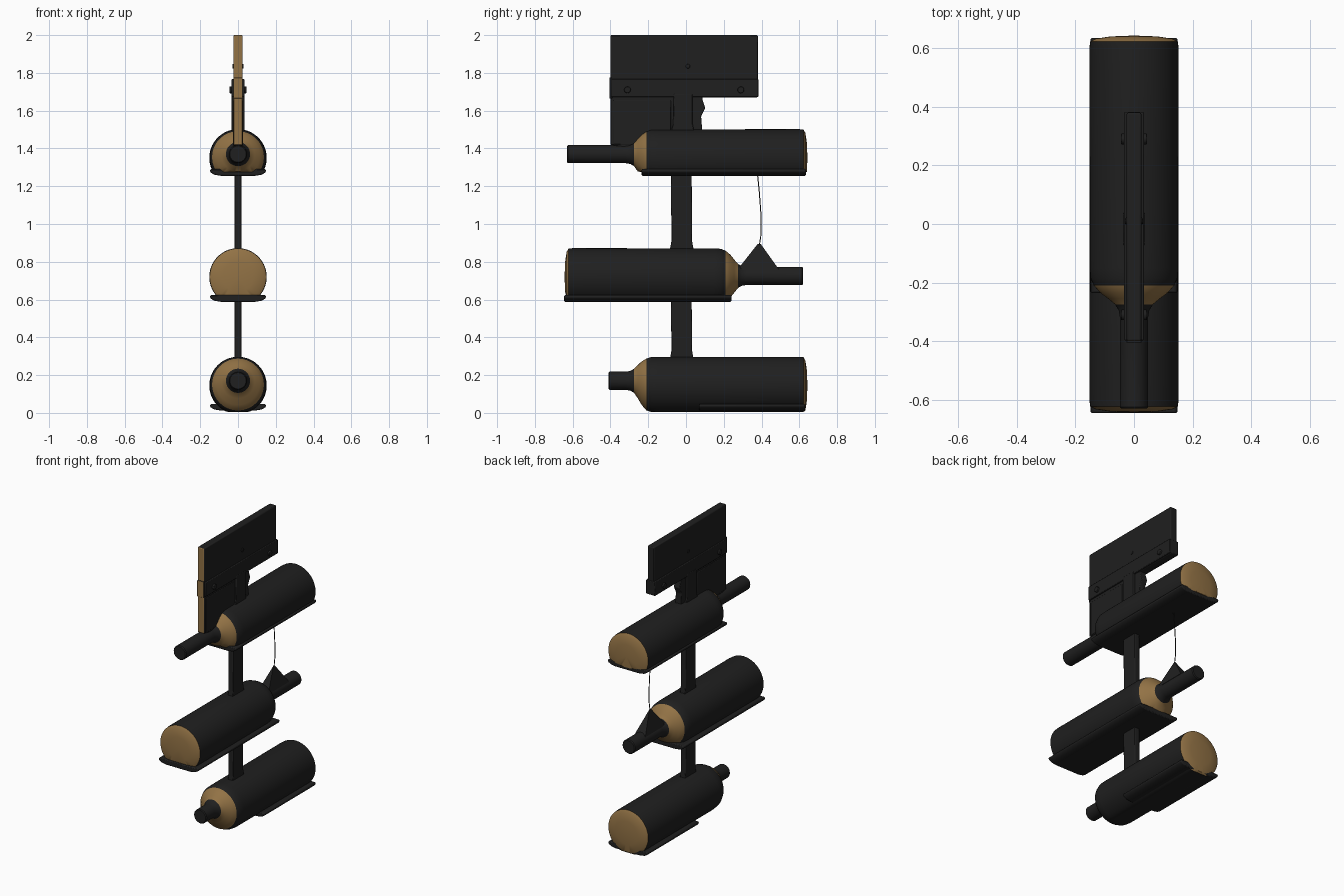
import bpy, bmesh, math
from mathutils import Vector

if "Cube" in bpy.data.objects:
    bpy.data.objects.remove(bpy.data.objects["Cube"])


def material(name, rgb):
    m = bpy.data.materials.new(name)
    m.diffuse_color = (*rgb, 1)
    m.use_nodes = True
    m.node_tree.nodes["Principled BSDF"].inputs["Base Color"].default_value = m.diffuse_color
    return m


DARK = material("charcoal", (0.014, 0.014, 0.014))
GOLD = material("tan_gold", (0.29, 0.17, 0.06))


def finish(bm, name, bevel=0.0):
    bmesh.ops.recalc_face_normals(bm, faces=bm.faces)
    me = bpy.data.meshes.new(name)
    bm.to_mesh(me)
    bm.free()
    me.materials.append(DARK)
    me.materials.append(GOLD)
    ob = bpy.data.objects.new(name, me)
    bpy.context.collection.objects.link(ob)
    if bevel:
        mod = ob.modifiers.new("bevel", "BEVEL")
        mod.width, mod.segments, mod.limit_method = bevel, 2, "ANGLE"
    bpy.ops.object.select_all(action="DESELECT")
    ob.select_set(True)
    bpy.context.view_layer.objects.active = ob
    bpy.ops.object.shade_smooth_by_angle(angle=math.radians(35))
    return ob


def prism(name, pts, vec, bevel=0.0, gold_front=False):
    """Extrude a planar outline along vec; optionally colour its -y faces."""
    bm = bmesh.new()
    face = bm.faces.new([bm.verts.new(p) for p in pts])
    r = bmesh.ops.extrude_face_region(bm, geom=[face])
    bmesh.ops.translate(bm, vec=vec, verts=[v for v in r["geom"] if isinstance(v, bmesh.types.BMVert)])
    bmesh.ops.recalc_face_normals(bm, faces=bm.faces)
    if gold_front:
        for f in bm.faces:
            f.normal_update()
            if f.normal.y < -0.9:
                f.material_index = 1
    return finish(bm, name, bevel)


def plate(name, outline, half, bevel=0.004, gold_front=False):
    """Side-view (y, z) outline given a thickness in x."""
    return prism(name, [(-half, y, z) for y, z in outline], Vector((2 * half, 0, 0)), bevel, gold_front)


def rect(y0, y1, z0, z1):
    return [(y0, z0), (y1, z0), (y1, z1), (y0, z1)]


def bottle(name, zc, floor, neck_end, lift, s=1, n=56):
    """Lathed bottle along y, flattened below at floor; s=-1 points the neck to +y."""
    # rows: y, radius, fraction of neck lift, gold band after this row
    rows = [(0.643, 0.0, 0, 1), (0.640, 0.08, 0, 1), (0.632, 0.132, 0, 1), (0.622, 0.150, 0, 0),
            (0.60, 0.152, 0, 0), (-0.15, 0.151, 0, 0), (-0.185, 0.148, 0.1, 0), (-0.21, 0.137, 0.2, 1),
            (-0.235, 0.115, 0.5, 1), (-0.255, 0.088, 0.8, 1), (-0.275, 0.064, 1, 0),
            (-0.295, 0.052, 1, 0), (-0.32, 0.048, 1, 0), (neck_end + 0.006, 0.048, 1, 0),
            (neck_end, 0.043, 1, 0), (neck_end, 0.0, 1, 0)]
    bm = bmesh.new()
    rings = []
    for y, r, k, _ in rows:
        c = zc + lift * k
        rings.append([bm.verts.new((r * math.cos(2 * math.pi * i / n), s * y,
                                    max(floor, c + r * math.sin(2 * math.pi * i / n)))) for i in range(n)])
    for a, b, row in zip(rings, rings[1:], rows):
        for i in range(n):
            j = (i + 1) % n
            bm.faces.new((a[i], a[j], b[j], b[i])).material_index = row[3]
    bmesh.ops.remove_doubles(bm, verts=bm.verts, dist=1e-5)
    finish(bm, name)


def tray(name, y0, y1, z):
    """Shallow cradle with edges turned up."""
    half = [(0.09, 0), (0.125, 0.006), (0.143, 0.016), (0.15, 0.026), (0.144, 0.036)]
    sec = half + [(-x, h) for x, h in reversed(half)]
    prism(name, [(x, y0, z + h) for x, h in sec], Vector((0, y1 - y0, 0)), 0.006)


# Bottles and their cradles
bottle("top_bottle", 1.35, 1.275, -0.63, 0.02)
bottle("middle_bottle", 0.72, 0.61, -0.62, 0.005, s=-1)
bottle("bottom_bottle", 0.145, 0.005, -0.41, 0.025)
tray("top_tray", -0.235, 0.635, 1.255)
tray("middle_tray", -0.645, 0.24, 0.588)
tray("bottom_tray", 0.07, 0.63, 0.012)

# Post sections flaring slightly where they meet the bottles
for name, z0, z1 in (("lower_post", 0.26, 0.61), ("upper_post", 0.84, 1.28)):
    f = 0.07
    plate(name, [(-0.09, z0), (0.045, z0), (0.032, z0 + f), (0.03, z1), (-0.08, z1), (-0.077, z0 + f)], 0.019)

# Top board, clamp band and web down to the bottle neck
plate("top_board", rect(-0.40, 0.38, 1.67, 2.0), 0.025, 0.006, True)
plate("clamp_band", rect(-0.397, 0.383, 1.672, 1.768), 0.034)
plate("front_cover", rect(-0.405, -0.39, 1.665, 1.775), 0.025, 0.002, True)
plate("front_web", [(-0.40, 1.42), (-0.25, 1.39), (-0.06, 1.45), (-0.06, 1.68), (-0.40, 1.68)], 0.024, 0.004, True)
plate("web_rim", [(-0.385, 1.42), (-0.08, 1.42), (-0.08, 1.655), (-0.385, 1.655)], 0.027)
plate("hanger_post", [(-0.085, 1.46), (0.05, 1.46), (0.035, 1.53), (0.035, 1.69), (-0.065, 1.69), (-0.068, 1.53)], 0.035)
plate("rear_rib", [(0.02, 1.47), (0.088, 1.47), (0.08, 1.57), (0.102, 1.615), (0.088, 1.655),
                   (0.085, 1.68), (0.02, 1.68)], 0.022)

# Bolt heads through the board and band
for i, (y, z, half, r) in enumerate(((-0.31, 1.71, 0.045, 0.018), (0.29, 1.71, 0.045, 0.018), (0.01, 1.835, 0.03, 0.012))):
    ring = [(y + r * math.cos(a * math.pi / 6), z + r * math.sin(a * math.pi / 6)) for a in range(12)]
    plate(f"bolt_{i + 1}", ring, half, 0.003)

# Cloth sling draped over the middle neck, rising to a point
bm = bmesh.new()
base = [bm.verts.new((x, y, z)) for x, y, z in ((-0.04, 0.27, 0.755), (0.04, 0.27, 0.755),
                                                (0.04, 0.495, 0.755), (-0.04, 0.495, 0.755))]
apex = [bm.verts.new((0, 0.38, 0.895)), bm.verts.new((0, 0.395, 0.895))]
for f in ((base[0], base[1], apex[0]), (base[2], base[3], apex[1]),
          (base[1], base[2], apex[1], apex[0]), (base[3], base[0], apex[0], apex[1]), base[::-1]):
    bm.faces.new(f)
finish(bm, "neck_sling")

# Wire from the top cradle to the sling
cu = bpy.data.curves.new("sling_wire", "CURVE")
cu.dimensions = "3D"
cu.bevel_depth, cu.bevel_resolution = 0.003, 1
path = [(0, 0.378, 1.27), (0, 0.388, 1.17), (0, 0.397, 1.05), (0, 0.398, 0.95), (0, 0.388, 0.885)]
sp = cu.splines.new("POLY")
sp.points.add(len(path) - 1)
for p, co in zip(sp.points, path):
    p.co = (*co, 1)
cu.materials.append(DARK)
bpy.context.collection.objects.link(bpy.data.objects.new("sling_wire", cu))
